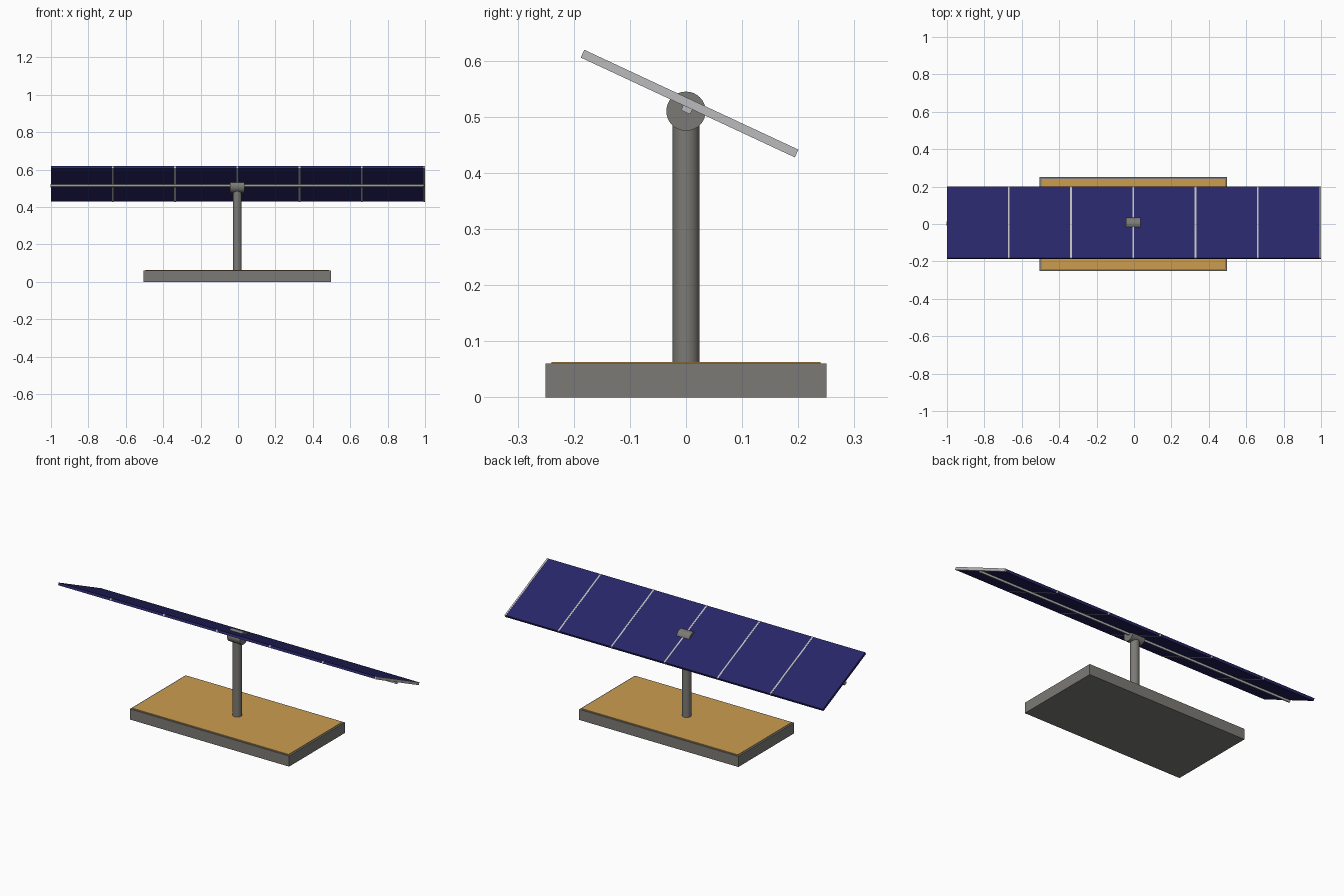
import bpy
from math import radians, sin, cos, pi

cube = bpy.data.objects.get("Cube")
if cube:
    bpy.data.objects.remove(cube, do_unlink=True)


def material(name, rgb):
    mat = bpy.data.materials.new(name)
    mat.use_nodes = True
    mat.diffuse_color = (*rgb, 1)
    mat.node_tree.nodes["Principled BSDF"].inputs["Base Color"].default_value = (*rgb, 1)
    return mat


STONE = material("warm grey", (0.2, 0.195, 0.18))
TAN = material("tan", (0.6, 0.34, 0.08))
NAVY = material("navy", (0.021, 0.019, 0.14))
SILVER = material("light grey", (0.5, 0.5, 0.51))

CX = -0.004              # the stand's centre line
PIVOT = 0.51             # height of the tilting hub
TILT = radians(-25)
PITCH = 0.333            # spacing of the panels


def finish(name, mat):
    obj = bpy.context.object
    obj.name = obj.data.name = name
    obj.data.materials.append(mat)
    return obj


def box(name, size, loc, mat, tilt=0):
    bpy.ops.mesh.primitive_cube_add(size=1, location=loc, rotation=(tilt, 0, 0))
    bpy.context.object.scale = size
    return finish(name, mat)


def cylinder(name, radius, depth, loc, mat, rot=(0, 0, 0)):
    bpy.ops.mesh.primitive_cylinder_add(vertices=32, radius=radius, depth=depth,
                                        location=loc, rotation=rot)
    bpy.ops.object.shade_smooth_by_angle(angle=radians(30))
    return finish(name, mat)


def tilted_box(name, size, x, offset, mat):
    """Box in the tilted plane, raised from the pivot along the plane's normal."""
    loc = (x, -sin(TILT) * offset, PIVOT + cos(TILT) * offset)
    return box(name, size, loc, mat, TILT)


# Base slab with its top plate
box("base", (1.0, 0.5, 0.06), (CX, 0, 0.03), STONE)
box("base_top_plate", (0.98, 0.48, 0.003), (CX, 0, 0.0615), TAN)

# Post and hub
cylinder("post", 0.024, PIVOT - 0.06, (CX, 0, (PIVOT + 0.06) / 2), STONE)
cylinder("hub", 0.035, 0.08, (CX, 0, PIVOT), STONE, (0, pi / 2, 0))

# Rail under the panels
tilted_box("rail", (6 * PITCH, 0.018, 0.012), CX, 0.004, SILVER)

# Six panels, each followed by a divider strip
for i in range(6):
    x = CX + (i - 2.5) * PITCH
    tilted_box(f"panel_{i + 1}", (PITCH - 0.008, 0.42, 0.014), x, 0.015, NAVY)
    tilted_box(f"divider_{i + 1}", (0.009, 0.421, 0.0152), x + PITCH / 2, 0.015, SILVER)
